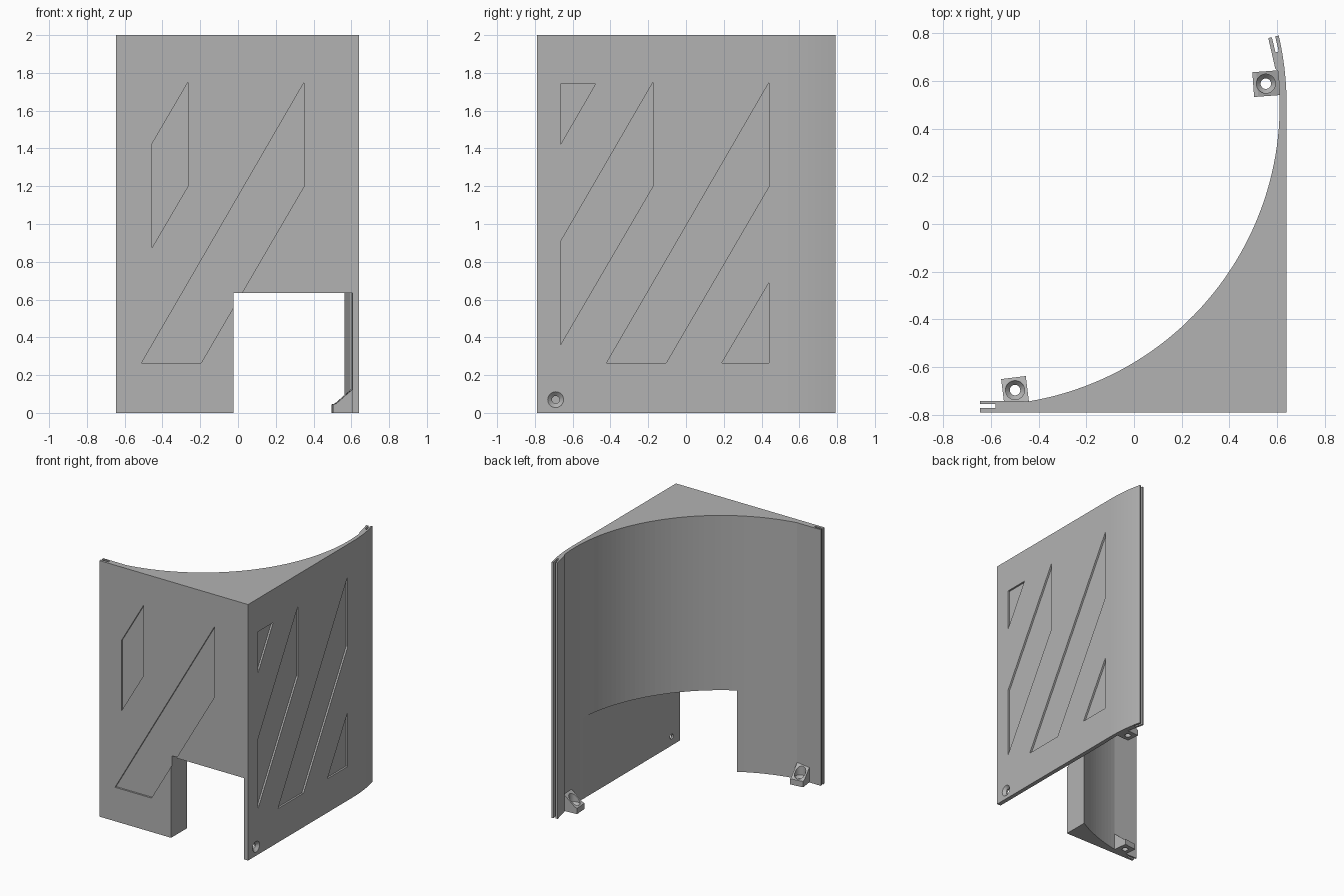
import bpy, bmesh, math
from mathutils import Matrix, Vector

if "Cube" in bpy.data.objects:
    bpy.data.objects.remove(bpy.data.objects["Cube"])

grey = bpy.data.materials.new("plain grey")
grey.use_nodes = True
grey.diffuse_color = (0.45, 0.45, 0.45, 1)
grey.node_tree.nodes["Principled BSDF"].inputs["Base Color"].default_value = grey.diffuse_color

CENTRE = Vector((-0.65, 0.5))      # shared axis of the curved walls
R_IN, R_OUT = 1.261, 1.29


def finish(name, bm):
    bmesh.ops.recalc_face_normals(bm, faces=bm.faces)
    mesh = bpy.data.meshes.new(name)
    bm.to_mesh(mesh)
    bm.free()
    mesh.materials.append(grey)
    ob = bpy.data.objects.new(name, mesh)
    bpy.context.collection.objects.link(ob)
    return ob


def prism(name, pts, place, lo, hi):
    """Extrude a 2D outline; place(a, b, depth) gives the 3D point."""
    bm = bmesh.new()
    face = bm.faces.new([bm.verts.new(place(a, b, lo)) for a, b in pts])
    shift = Vector(place(0, 0, hi)) - Vector(place(0, 0, lo))
    new = bmesh.ops.extrude_face_region(bm, geom=[face])["geom"]
    bmesh.ops.translate(bm, vec=shift, verts=[v for v in new if isinstance(v, bmesh.types.BMVert)])
    return finish(name, bm)


def lathe(name, profile, matrix):
    """Revolve (radius, height) points that start and end on the axis."""
    bm = bmesh.new()
    verts = [bm.verts.new((r, 0, z)) for r, z in profile]
    edges = [bm.edges.new(pair) for pair in zip(verts, verts[1:])]
    bmesh.ops.spin(bm, geom=verts + edges, axis=(0, 0, 1), cent=(0, 0, 0),
                   angle=math.tau, steps=32)
    bmesh.ops.remove_doubles(bm, verts=bm.verts, dist=1e-5)
    bm.transform(matrix)
    return finish(name, bm)


def cut(ob, cutters):
    """Subtract the cutters, then discard them."""
    for c in cutters:
        c.hide_render = True
        mod = ob.modifiers.new("cut", "BOOLEAN")
        mod.operation, mod.solver, mod.object = "DIFFERENCE", "EXACT", c
    dg = bpy.context.evaluated_depsgraph_get()
    mesh = bpy.data.meshes.new_from_object(ob.evaluated_get(dg))
    ob.modifiers.clear()
    ob.data = mesh
    for c in cutters:
        bpy.data.objects.remove(c)


def arc(radius, start, end, steps):
    angles = [math.radians(start + (end - start) * i / steps) for i in range(steps + 1)]
    return [CENTRE + radius * Vector((math.cos(a), math.sin(a))) for a in angles]


def plan(a, b, d):
    return (a, b, d)


def front(a, b, d):
    return (a, -0.79 + d, b)


def side(a, b, d):
    return (0.64 - d, a, b)


# Corner shell: square outside, round inside, slotted at both ends
outline = [(-0.645, -0.79), (0.64, -0.79)]
outline += arc(R_OUT, 0, 13, 8)
outline += [(0.592, 0.787), (0.607, 0.723), (0.593, 0.72),
            (0.578, 0.783), (0.563, 0.78), (0.592, 0.653)]
outline += arc(R_IN, 6.4, -80.4, 48)
outline += [(-0.645, -0.742), (-0.645, -0.755), (-0.58, -0.755),
            (-0.58, -0.771), (-0.645, -0.771)]
shell = prism("corner_shell", outline, plan, 0, 2)

# Doorway through the front, leaving the thin side wall
door = [(-0.025, -1), (0.607, -1), (0.607, 0.47), (-0.025, 0.47)]
cutters = [prism("doorway_cutter", door, plan, -0.1, 0.635)]

# Slanted shallow recesses
front_panels = [
    [(-0.455, 0.875), (-0.265, 1.2), (-0.265, 1.75), (-0.455, 1.425)],
    [(-0.51, 0.265), (-0.195, 0.265), (0.35, 1.2), (0.35, 1.75)],
]
side_panels = [
    [(-0.665, 1.74), (-0.48, 1.74), (-0.665, 1.42)],
    [(-0.665, 0.36), (-0.175, 1.2), (-0.175, 1.75), (-0.665, 0.905)],
    [(-0.42, 0.265), (-0.105, 0.265), (0.44, 1.2), (0.44, 1.75)],
    [(0.19, 0.265), (0.44, 0.265), (0.44, 0.69)],
]
for panels, place in ((front_panels, front), (side_panels, side)):
    for p in panels:
        cutters.append(prism("recess_cutter", p, place, -0.05, 0.014))

# Countersunk screw hole low in the side wall
sink = [(0, -0.1), (0.02, -0.1), (0.02, -0.02), (0.042, 0), (0.042, 0.05), (0, 0.05)]
cutters.append(lathe("screw_cutter", sink,
                     Matrix.Translation((0.64, -0.69, 0.07)) @ Matrix.Rotation(math.pi / 2, 4, "Y")))
cut(shell, cutters)

# Sloped screw brackets on the inside wall
ramp = [(1.153, 0), (1.153, 0.045), (1.17, 0.05), (1.262, 0.13), (1.272, 0.13), (1.272, 0)]
bore = [(0, -0.05), (0.022, -0.05), (0.022, 0.025), (0.04, 0.045), (0.04, 0.3), (0, 0.3)]
for name, degrees in (("back_bracket", 4.2), ("front_bracket", -82.8)):
    turn = math.radians(degrees)
    frame = Matrix.Translation((*CENTRE, 0)) @ Matrix.Rotation(turn, 4, "Z")
    bracket = prism(name, ramp, lambda a, b, d: frame @ Vector((a, d, b)), -0.052, 0.052)
    cut(bracket, [lathe("bore_cutter", bore, frame @ Matrix.Translation((1.206, 0, 0)))])
